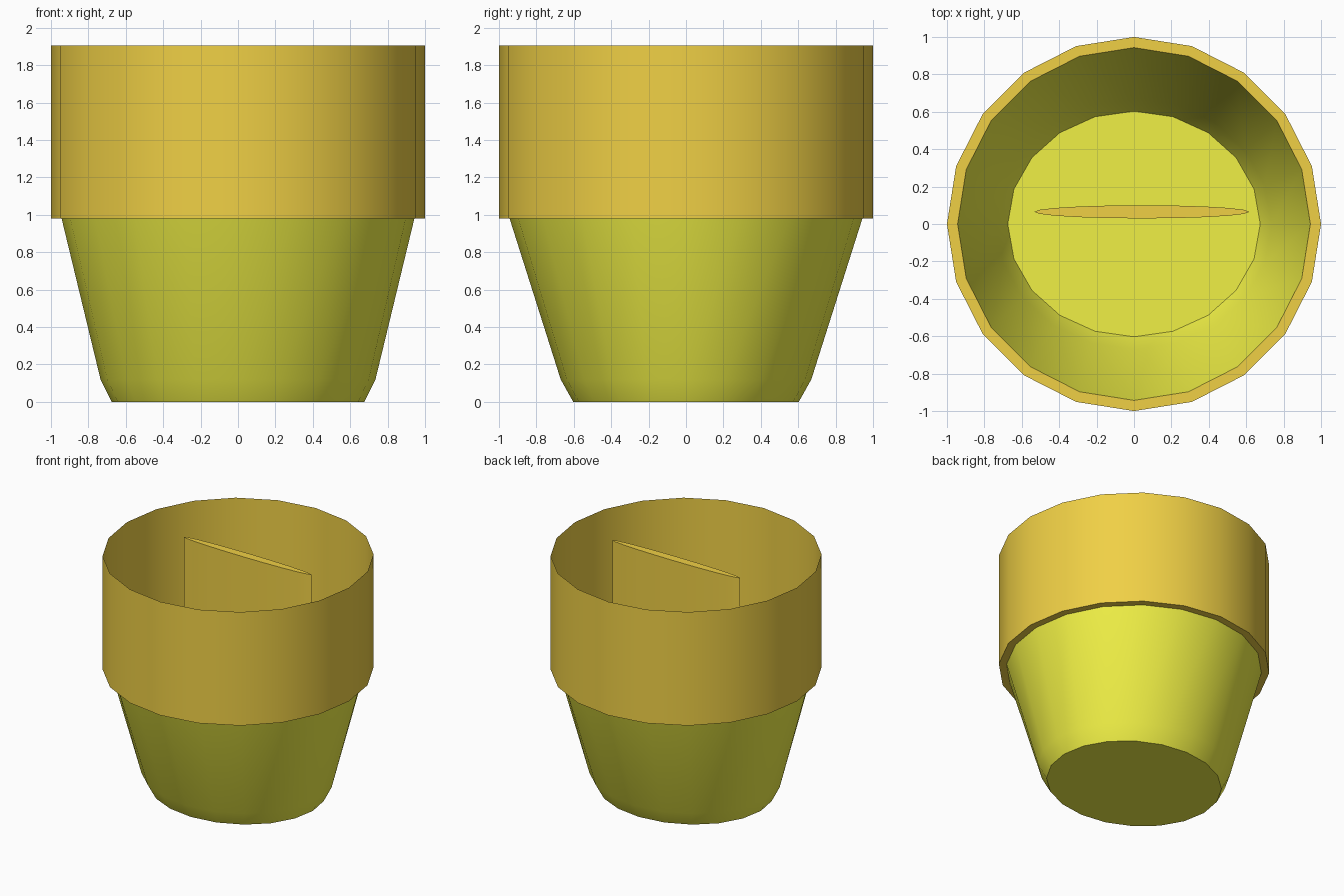
import bpy, bmesh
from math import sin, cos, tau, radians

if "Cube" in bpy.data.objects:
    bpy.data.objects.remove(bpy.data.objects["Cube"])

SIDES = 20

def material(name, color):
    m = bpy.data.materials.new(name)
    m.diffuse_color = color
    m.use_nodes = True
    m.node_tree.nodes["Principled BSDF"].inputs["Base Color"].default_value = m.diffuse_color
    return m

def loft(name, rings, mat, cap_bottom=False, cap_top=False, center=(0, 0)):
    """Skin a stack of elliptical rings given as (rx, ry, z), bottom to top."""
    bm = bmesh.new()
    loops = [[bm.verts.new((center[0] + rx * cos(tau * i / SIDES),
                            center[1] + ry * sin(tau * i / SIDES), z))
              for i in range(SIDES)] for rx, ry, z in rings]
    for a, b in zip(loops, loops[1:]):
        for i in range(SIDES):
            j = (i + 1) % SIDES
            bm.faces.new((a[i], a[j], b[j], b[i]))
    if cap_bottom:
        bm.faces.new(loops[0][::-1])
    if cap_top:
        bm.faces.new(loops[-1])
    me = bpy.data.meshes.new(name)
    bm.to_mesh(me)
    bm.free()
    me.materials.append(mat)
    ob = bpy.data.objects.new(name, me)
    bpy.context.collection.objects.link(ob)
    bpy.ops.object.select_all(action='DESELECT')
    ob.select_set(True)
    bpy.context.view_layer.objects.active = ob
    bpy.ops.object.shade_smooth_by_angle(angle=radians(35))
    return ob

yellow = material("yellow", (0.87, 0.87, 0.06, 1))
orange = material("orange", (0.87, 0.63, 0.06, 1))

# Tapered bowl: oval floor opening to a round top, single-walled
loft("bowl", [(0.675, 0.603, 0), (0.735, 0.67, 0.12), (0.943, 0.943, 0.98)],
     yellow, cap_bottom=True)

# Collar: narrow flange stepping out to a straight open wall
loft("collar", [(0.943, 0.943, 0.98), (1, 1, 0.98), (1, 1, 1.905)], orange)

# Thin upright divider standing inside the pot
loft("divider", [(0.575, 0.035, 0.04), (0.575, 0.035, 1.885)], orange,
     cap_bottom=True, cap_top=True, center=(0.042, 0.065))
